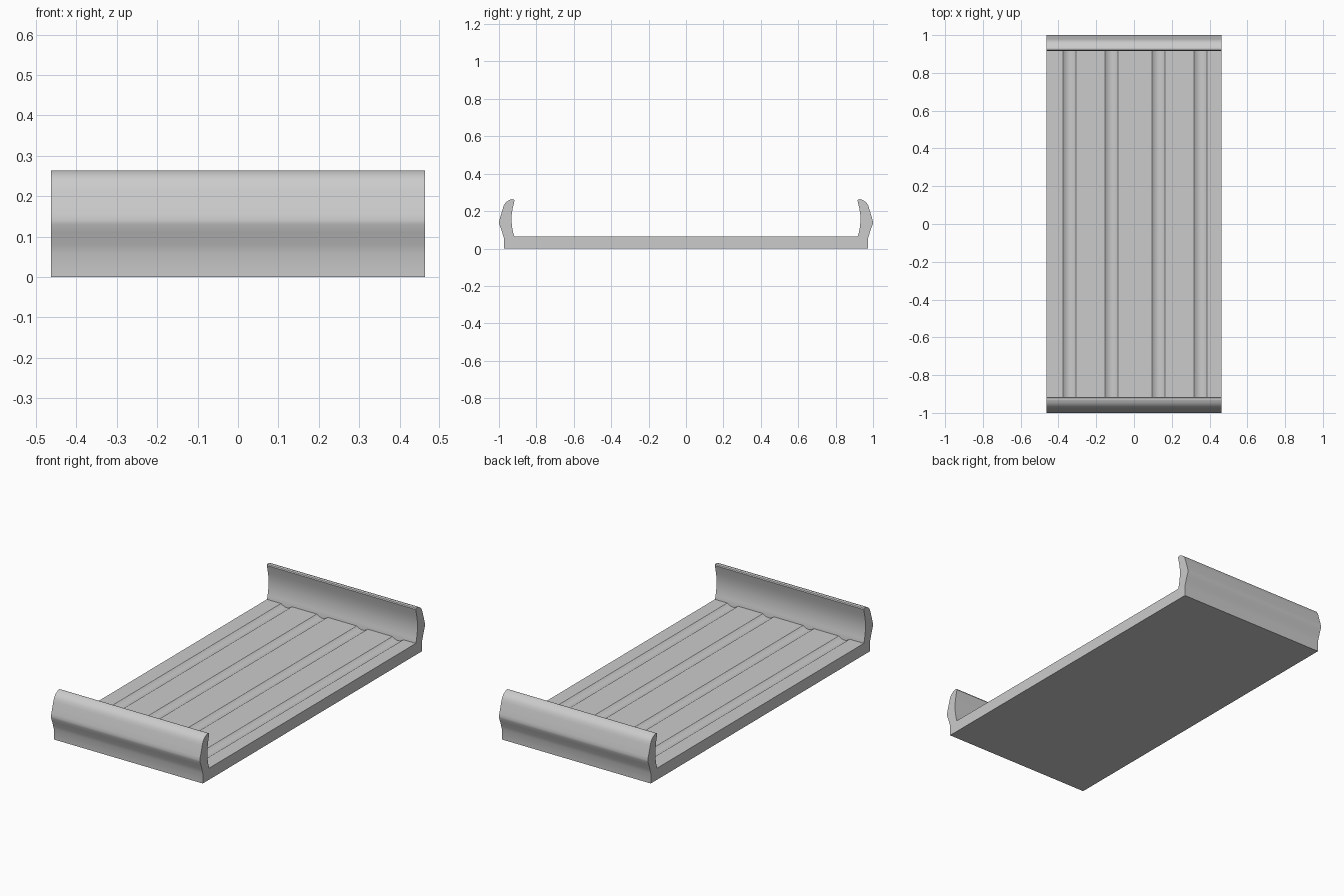
import bpy, bmesh, math
from mathutils import Vector

if "Cube" in bpy.data.objects:
    bpy.data.objects.remove(bpy.data.objects["Cube"])

HALF_W = 0.463   # half width in x
JOIN = 0.918     # y where floor meets the end walls
FLOOR = 0.065    # floor height


def extrude_profile(name, pts, offset):
    """Extrude a closed 3D outline along offset into a solid object."""
    bm = bmesh.new()
    face = bm.faces.new([bm.verts.new(p) for p in pts])
    ext = bmesh.ops.extrude_face_region(bm, geom=[face])
    moved = [v for v in ext["geom"] if isinstance(v, bmesh.types.BMVert)]
    bmesh.ops.translate(bm, verts=moved, vec=Vector(offset))
    bmesh.ops.recalc_face_normals(bm, faces=bm.faces)
    mesh = bpy.data.meshes.new(name)
    bm.to_mesh(mesh)
    bm.free()
    obj = bpy.data.objects.new(name, mesh)
    bpy.context.collection.objects.link(obj)
    bpy.ops.object.select_all(action='DESELECT')
    obj.select_set(True)
    bpy.context.view_layer.objects.active = obj
    bpy.ops.object.shade_smooth_by_angle(angle=math.radians(25))
    return obj


# Floor with four shallow rounded grooves running lengthwise
top = [(-HALF_W, FLOOR)]
for cx in (-0.341, -0.119, 0.130, 0.352):
    for i in range(9):
        t = i / 4 - 1
        top.append((cx + 0.034 * t, FLOOR - 0.014 * (1 - t * t)))
top.append((HALF_W, FLOOR))
outline = [(-HALF_W, 0)] + top + [(HALF_W, 0)]
extrude_profile("tray_floor", [(x, -JOIN, z) for x, z in outline], (0, 2 * JOIN, 0))

# Curled end walls, mirrored front to back
wall = [
    (JOIN, 0), (0.974, 0), (0.974, 0.058), (0.981, 0.08), (0.991, 0.11),
    (0.999, 0.13), (1.0, 0.14), (0.997, 0.155), (0.988, 0.185), (0.979, 0.215),
    (0.973, 0.233), (0.962, 0.248), (0.946, 0.259), (0.930, 0.264),
    (0.920, 0.262), (0.917, 0.256), (0.920, 0.243), (0.927, 0.213),
    (0.932, 0.18), (0.933, 0.148), (0.930, 0.115), (0.924, 0.085), (JOIN, FLOOR),
]
for name, s in (("front_wall", -1), ("back_wall", 1)):
    extrude_profile(name, [(-HALF_W, s * y, z) for y, z in wall], (2 * HALF_W, 0, 0))
